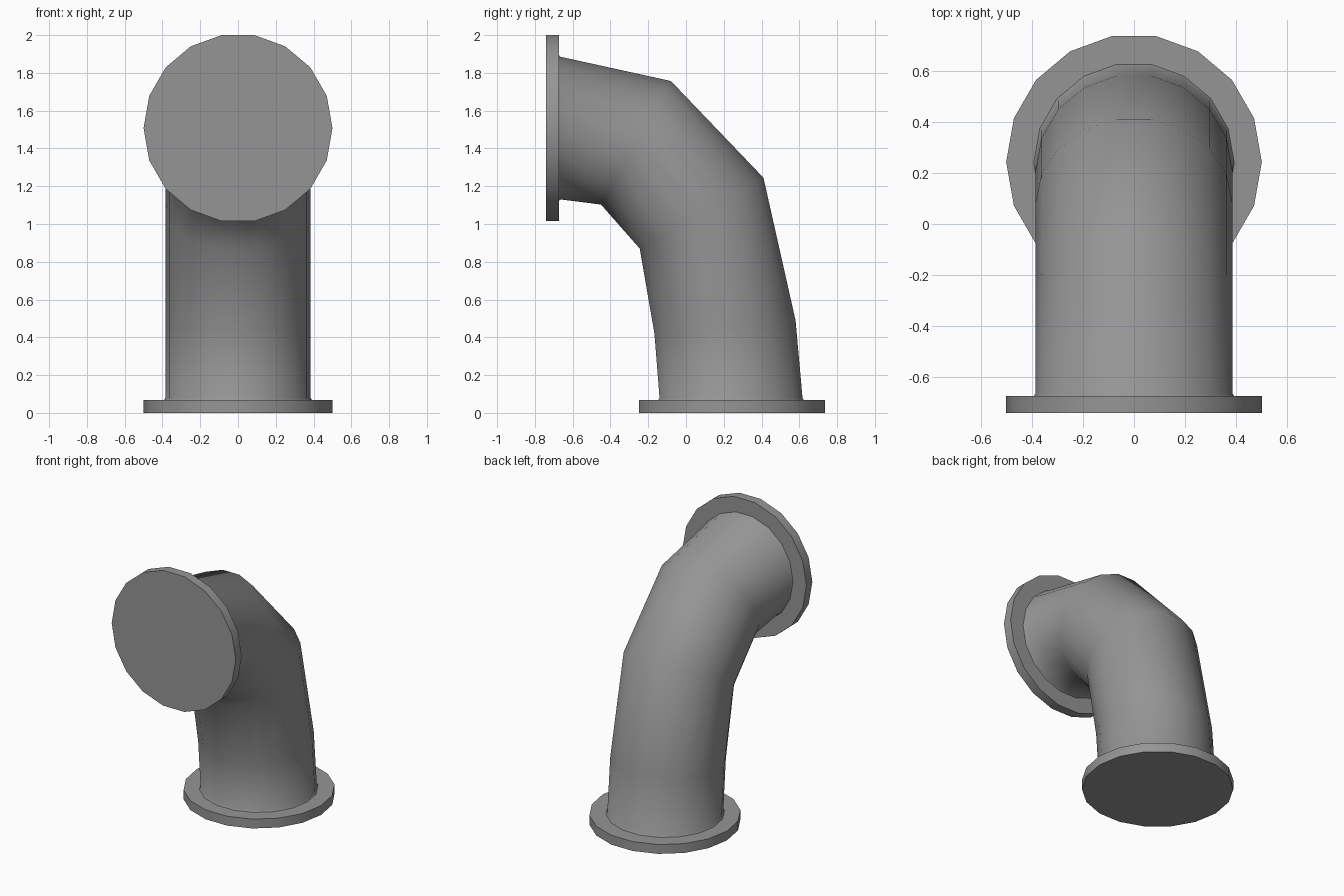
import bpy
import bmesh
from math import cos, sin, pi, radians
from mathutils import Vector

SIDES = 18
FLAT = cos(pi / SIDES)  # distance to a flat side relative to a corner

cube = bpy.data.objects.get("Cube")
if cube:
    bpy.data.objects.remove(cube, do_unlink=True)

grey = bpy.data.materials.new("grey_metal")
grey.use_nodes = True
colour = (0.3, 0.3, 0.3, 1)
grey.diffuse_color = colour
grey.node_tree.nodes["Principled BSDF"].inputs["Base Color"].default_value = colour


def loft(name, rings, capped):
    """Skin rings given as (half width, outer point, inner point) in the yz plane."""
    bm = bmesh.new()
    loops = []
    for width, outer, inner in rings:
        outer, inner = Vector((0, *outer)), Vector((0, *inner))
        centre, half = (outer + inner) / 2, (outer - inner) / 2 / FLAT
        loops.append([
            bm.verts.new(centre + half * sin(a) + Vector((width * cos(a), 0, 0)))
            for a in (2 * pi * i / SIDES for i in range(SIDES))])
    for low, high in zip(loops, loops[1:]):
        for i in range(SIDES):
            j = (i + 1) % SIDES
            bm.faces.new((low[i], low[j], high[j], high[i]))
    if capped:
        bm.faces.new(loops[0])
        bm.faces.new(loops[-1])
    bmesh.ops.recalc_face_normals(bm, faces=bm.faces)
    mesh = bpy.data.meshes.new(name)
    bm.to_mesh(mesh)
    bm.free()
    mesh.materials.append(grey)
    obj = bpy.data.objects.new(name, mesh)
    bpy.context.collection.objects.link(obj)
    bpy.ops.object.select_all(action="DESELECT")
    obj.select_set(True)
    bpy.context.view_layer.objects.active = obj
    bpy.ops.object.shade_smooth_by_angle(angle=radians(50))
    return obj


# Bent pipe, flaring slightly where it meets each flange
loft("pipe", [
    (0.394, (0.626, 0.066), (-0.149, 0.066)),
    (0.385, (0.617, 0.078), (-0.140, 0.078)),
    (0.385, (0.58, 0.49), (-0.167, 0.42)),
    (0.385, (0.41, 1.245), (-0.245, 0.87)),
    (0.385, (-0.08, 1.757), (-0.45, 1.103)),
    (0.385, (-0.663, 1.885), (-0.663, 1.13)),
    (0.394, (-0.675, 1.894), (-0.675, 1.121)),
], capped=False)

# Round end plates
loft("base_flange", [
    (0.5, (0.735, z), (-0.25, z)) for z in (0, 0.068)], capped=True)
loft("front_flange", [
    (0.5, (y, 2.0), (y, 1.015)) for y in (-0.74, -0.672)], capped=True)
